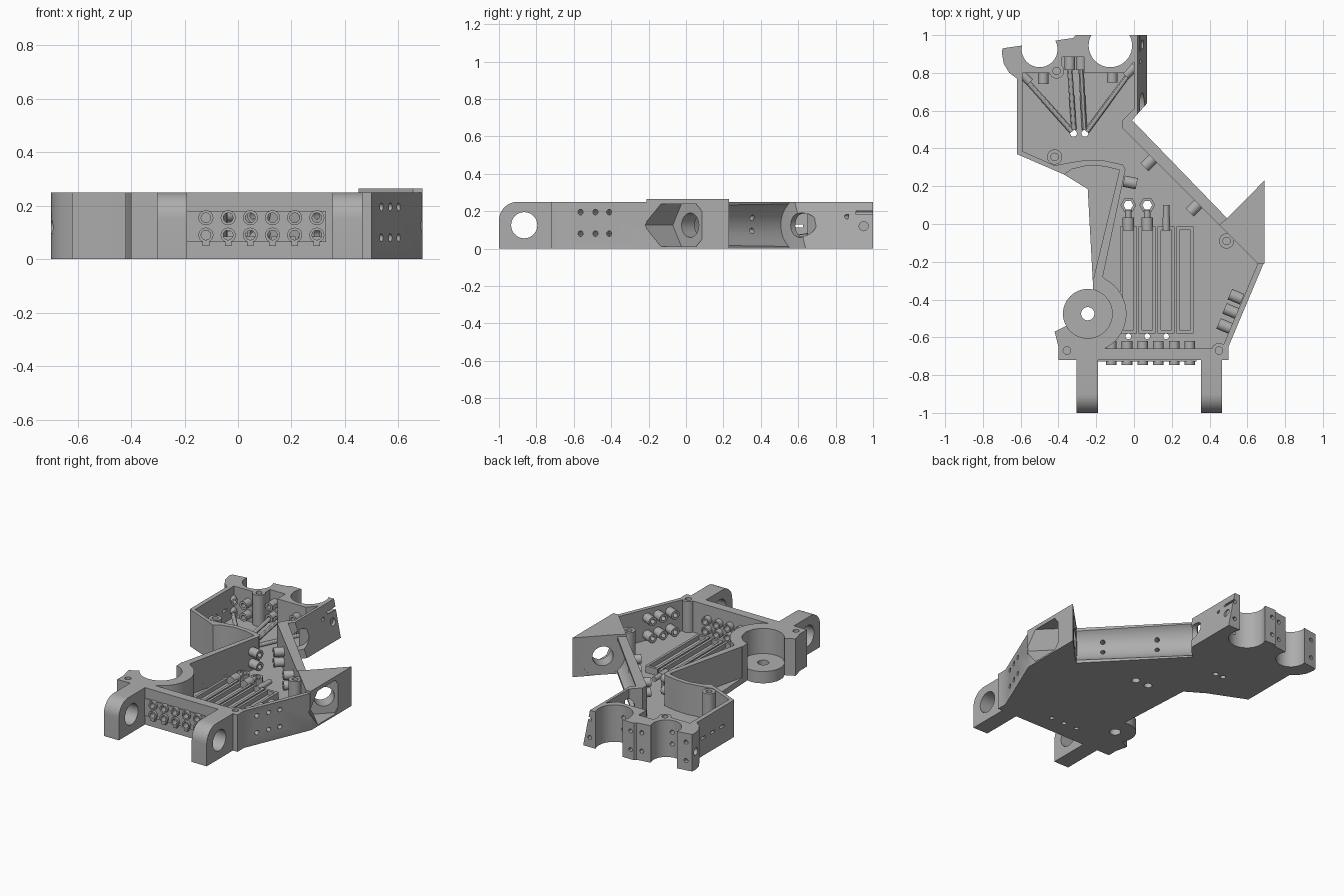
import bpy, bmesh, math
from mathutils import Vector, Matrix

if "Cube" in bpy.data.objects:
    bpy.data.objects.remove(bpy.data.objects["Cube"])

GREY = bpy.data.materials.new("plain grey")
GREY.use_nodes = True
GREY.diffuse_color = (0.42, 0.42, 0.42, 1)
GREY.node_tree.nodes["Principled BSDF"].inputs["Base Color"].default_value = (0.42, 0.42, 0.42, 1)
H, FLOOR, MID = 0.25, 0.04, 0.125


def finish(bm, name):
    bmesh.ops.recalc_face_normals(bm, faces=bm.faces[:])
    me = bpy.data.meshes.new(name)
    bm.to_mesh(me)
    bm.free()
    me.materials.append(GREY)
    ob = bpy.data.objects.new(name, me)
    bpy.context.collection.objects.link(ob)
    return ob


def prism(name, pts, z0, z1):
    bm = bmesh.new()
    face = bm.faces.new([bm.verts.new((x, y, z0)) for x, y in pts])
    top = bmesh.ops.extrude_face_region(bm, geom=[face])["geom"]
    bmesh.ops.translate(bm, vec=(0, 0, z1 - z0), verts=[v for v in top if isinstance(v, bmesh.types.BMVert)])
    return finish(bm, name)


def box(name, centre, size, angle=0):
    bm = bmesh.new()
    m = Matrix.Translation(centre) @ Matrix.Rotation(angle, 4, "Z") @ Matrix.Diagonal((*size, 1))
    bmesh.ops.create_cube(bm, size=1, matrix=m)
    return finish(bm, name)


def tube(name, centre, axis, r, length, bore=0, n=32, turn=0):
    """Round bar, or a pipe when it has a bore."""
    bm = bmesh.new()
    rot = Vector(axis).to_track_quat("Z", "Y").to_matrix().to_4x4()
    m = Matrix.Translation(centre) @ rot @ Matrix.Rotation(turn, 4, "Z")
    if not bore:
        bmesh.ops.create_cone(bm, cap_ends=True, segments=n, radius1=r, radius2=r, depth=length, matrix=m)
        return finish(bm, name)
    rings = []
    for rad, z in ((r, -1), (r, 1), (bore, 1), (bore, -1)):
        rings.append([bm.verts.new(m @ Vector((rad * math.cos(math.tau * i / n), rad * math.sin(math.tau * i / n),
                                               z * length / 2))) for i in range(n)])
    for k in range(4):
        a, b = rings[k], rings[(k + 1) % 4]
        for i in range(n):
            j = (i + 1) % n
            bm.faces.new((a[i], a[j], b[j], b[i]))
    return finish(bm, name)


def combine(target, tool, op="DIFFERENCE"):
    mod = target.modifiers.new("shape", "BOOLEAN")
    mod.operation, mod.solver, mod.object = op, "EXACT", tool
    bpy.context.view_layer.update()
    me = bpy.data.meshes.new_from_object(target.evaluated_get(bpy.context.evaluated_depsgraph_get()))
    target.modifiers.clear()
    target.data = me
    bpy.data.objects.remove(tool)


def drill(target, centre, axis, r, length, n=16):
    combine(target, tube("drill", centre, axis, r, length, n=n))


# Main body: outline with raised walls
outline = [(-.40, -.72), (.50, -.72), (.50, -.65), (.69, -.2), (.69, .23), (.493, .03), (-.01, .55), (.07, .64),
           (.07, 1), (-.31, 1), (-.32, .985), (-.695, .93), (-.70, .91), (-.69, .85), (-.66, .80), (-.62, .77),
           (-.62, .37), (-.37, .262), (-.245, .185), (-.215, -.36), (-.245, -.475), (-.36, -.54), (-.42, -.57),
           (-.40, -.65)]
body = prism("tray_body", outline, 0, H)

hub = Vector((-.245, -.475, 0))
arc = [(hub.x + .205 * math.cos(math.radians(a)), hub.y + .205 * math.sin(math.radians(a)))
       for a in range(-64, 68, 6)]
inside = arc + [(-.165, -.28), (-.045, .29), (-.06, .315), (-.155, .335), (-.245, .34), (-.34, .325), (-.42, .31),
                (-.59, .385), (-.59, .80), (-.38, .80), (-.38, .885), (-.265, .885), (-.265, .80), (-.05, .80),
                (0, .86), (0, .61), (-.06, .55), (-.06, .505), (.655, -.21), (.465, -.66)]
combine(body, prism("cavity", inside, FLOOR, 1))
ledge = [(-.215, -.29), (-.077, .285), (-.155, .305), (-.245, .31), (-.33, .29), (-.385, .25), (-.4, .15), (-.3, -.29)]
combine(body, prism("ledge_cut", ledge, FLOOR, 1))

# Pipe clamps at the back, hub pocket at the side
for x, y, r in ((-.5, .925, .095), (-.125, .945, .115), (hub.x, hub.y, .13)):
    drill(body, (x, y, .2), (0, 0, 1), r, 1, 48)

# Sloping side of the back block
bm = bmesh.new()
bmesh.ops.create_cube(bm, size=1, matrix=Matrix.Translation((.044, .8, MID)) @ Matrix.Rotation(-.2, 4, "Y")
                      @ Matrix.Translation((.2, 0, 0)) @ Matrix.Diagonal((.4, .5, .8, 1)))
combine(body, finish(bm, "slope_cut"))

# Raised corner block on the right
corner = [(.69, .23), (.69, -.21), (.655, -.21), (.45, -.005), (.493, .03)]
combine(body, prism("corner_block", corner, .1, .265), "UNION")

# Rod channel, its two sockets and the hexagonal pocket, all on one diagonal axis
DIAG = Vector((1, -1, 0)).normalized()


def on_rod(d):
    """Point on the rod axis where y - x equals d."""
    return Vector(((.65 - d) / 2, (.65 + d) / 2, MID))


drill(body, on_rod(.0475), DIAG, .138, 1.025 / math.sqrt(2), 48)
drill(body, on_rod(.58), DIAG, .065, .1, 32)
drill(body, on_rod(-.5), DIAG, .065, .3, 32)
hexagon = tube("hex_cut", on_rod(-.605) + DIAG * .3, DIAG, .132, .6, n=6)
side = DIAG.cross(Vector((0, 0, 1)))
if max(abs((hexagon.data.vertices[i].co - on_rod(0)).dot(side)) for i in range(12)) < .125:
    bpy.data.objects.remove(hexagon)
    hexagon = tube("hex_cut", on_rod(-.605) + DIAG * .3, DIAG, .132, .6, n=6, turn=math.pi / 6)
combine(body, hexagon)

# Recessed panel along the inner wall
combine(body, box("panel_cut", (-.094, 0, .145), (.024, .44, .13), -.207))

# Corner posts with screw holes
for x, y in ((-.41, .81), (-.42, .355), (.49, -.09), (.45, -.67), (-.355, -.67)):
    combine(body, tube("post", (x, y, MID), (0, 0, 1), .04, H - .001, n=24), "UNION")
    drill(body, (x, y, .2), (0, 0, 1), .02, .3)

# Floor holes
for x, y, r in ((-.32, .48, .018), (-.26, .48, .018), (-.03, .1, .026), (.07, .1, .026),
                (-.03, -.595, .015), (.07, -.595, .015), (.17, -.595, .015)):
    drill(body, (x, y, 0), (0, 0, 1), r, .2)

# Bolt holes in the clamp ends and slots in the side wall
for x in (-.655, -.355, -.285, .02):
    for z in (.065, .19):
        drill(body, (x, .97, z), (0, 1, 0), .014, .12, 12)
drill(body, (.07, .95, .12), (1, 0, 0), .025, .08)
drill(body, (-.70, .89, .12), (1, 0, 0), .025, .08)
for y in (.5, .6, .7):
    combine(body, box("slot", (-.61, y, .12), (.1, .05, .016)))

# Fittings: short pipes set through the walls
fittings = []


def fitting(x, y, axis, heights, length=.07, r=.03, through=.16):
    a = Vector(axis).normalized()
    for z in heights:
        p = Vector((x, y, z))
        drill(body, p - a * through / 2, a, r * .5, through)
        fittings.append(tube("wall_fitting", p, a, r, length, r * .5, 20))


inward = (-.92, .39, 0)
for x, y in ((.54, -.385), (.512, -.46), (.48, -.54)):
    fitting(x, y, inward, (.08, .195))
for x, y in ((.08, .325), (.32, .085)):
    fitting(x, y, (-1, -1, 0), (.095, .165))
fitting(-.02, .22, (1, -.2, 0), (.09, .17))
for x, y in ((-.48, .775), (-.34, .85), (-.28, .85), (-.115, .785)):
    fitting(x, y, (0, -1, 0), (.09, .17), r=.028, through=.1)
fitting(-.02, .81, (-1, -1, 0), (.09, .17), r=.025, through=.08)
fitting(-.575, .775, (1, -1, 0), (.09, .17), r=.022, through=.04)

# Front connector panel with two rows of pipes
combine(body, box("front_panel", (.07, -.722, .122), (.52, .012, .115)), "UNION")
for i in range(6):
    x = -.12 + .083 * i
    for z in (.09, .155):
        drill(body, (x, -.69, z), (0, 1, 0), .018, .2)
        fittings.append(tube("front_pipe", (x, -.683, z), (0, 1, 0), .028, .125, .018, 20))
    box("pipe_tab", (x, -.73, .06), (.025, .03, .02))

# Floor troughs with end plugs
for i in range(4):
    x = -.03 + .1 * i
    trough = box("floor_trough", (x, -.297, .06), (.09, .565, .05))
    combine(trough, box("trough_cut", (x, -.297, .08), (.056, .53, .05)))
    if i < 3:
        tube("trough_plug", (x, 0, .075), (0, 1, 0), .03 if i < 2 else .02, .07, n=20)
        tube("plug_tip", (x, .05, .075), (0, 1, 0), .017, .1 if i == 2 else .05, n=16)
    if i < 2:
        tube("hex_collar", (x, .1, .055), (0, 0, 1), .042, .05, .026, 6)

# Thin lines fanning out across the back chamber
for (x0, y0), (x1, y1) in (((-.33, .49), (-.57, .76)), ((-.318, .5), (-.34, .82)),
                           ((-.262, .5), (-.28, .82)), ((-.25, .49), (-.03, .79))):
    a, b = Vector((x0, y0, .045)), Vector((x1, y1, .085))
    tube("feed_line", (a + b) / 2, b - a, .014, (b - a).length, n=12)

# Pivot disc in the pocket
tube("pivot_disc", hub + Vector((0, 0, .04)), (0, 0, 1), .131, .08, .035, 48)

# Front mounting lugs with rounded upper corner
for x in (-.2475, .41):
    lug = box("mounting_lug", (x, -.855, MID), (.112, .29, H))
    bm = bmesh.new()
    bm.from_mesh(lug.data)
    edge = [e for e in bm.edges if all(v.co.y < -.9 and v.co.z > .2 for v in e.verts)]
    bmesh.ops.bevel(bm, geom=edge, offset=.1, segments=10, profile=.5, affect="EDGES")
    bm.to_mesh(lug.data)
    bm.free()
    drill(lug, (x, -.865, MID), (1, 0, 0), .07, .4, 32)

# Smooth the round surfaces, keep edges sharp
bpy.ops.object.select_all(action="DESELECT")
for ob in bpy.context.scene.objects:
    if ob.type == "MESH" and ob.data.materials and ob.data.materials[0] == GREY:
        ob.select_set(True)
        bpy.context.view_layer.objects.active = ob
bpy.ops.object.shade_smooth_by_angle(angle=math.radians(30))
